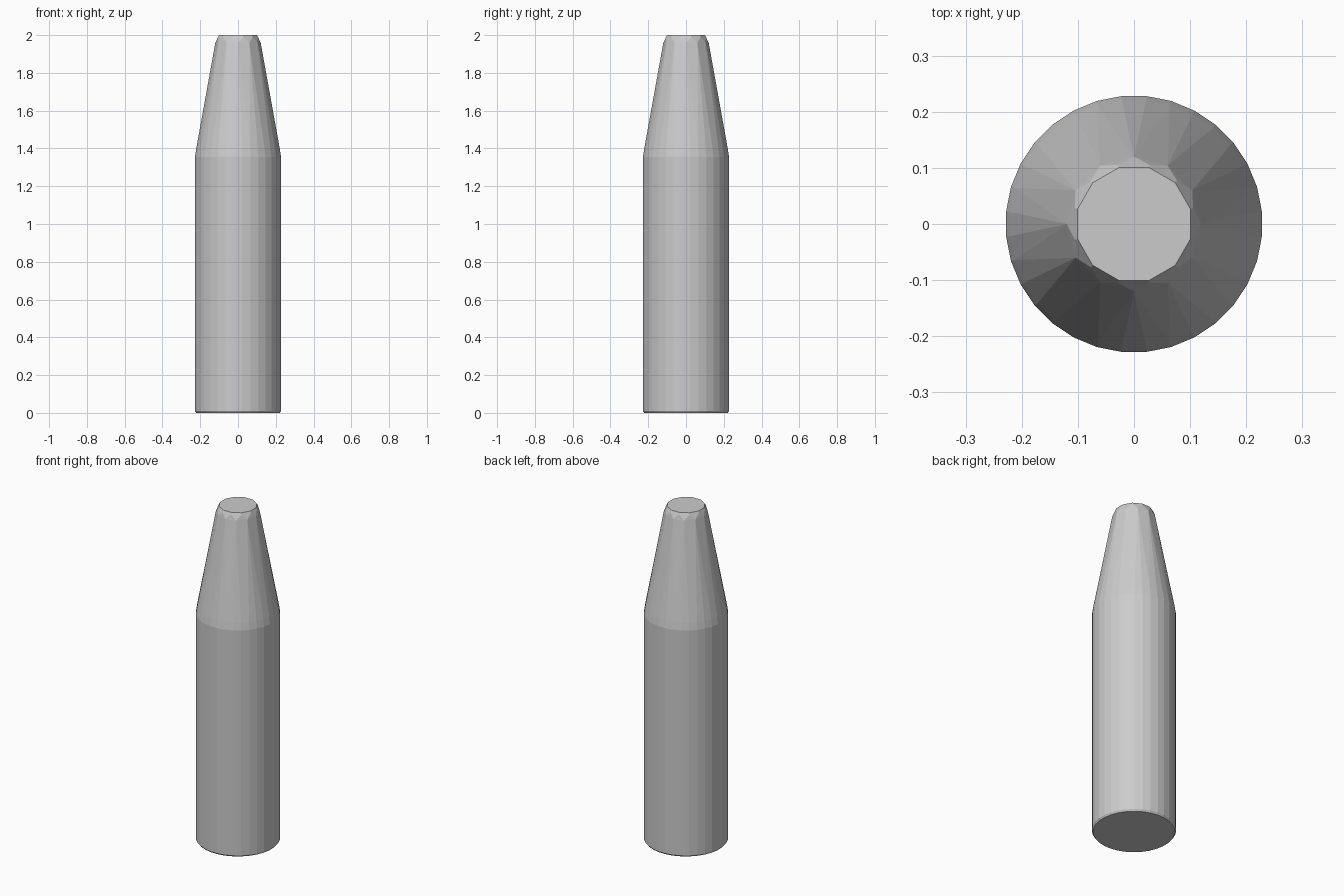
import bpy
import bmesh
from math import cos, sin, tau, radians

cube = bpy.data.objects.get("Cube")
if cube:
    bpy.data.objects.remove(cube, do_unlink=True)

# Plain grey material
grey = bpy.data.materials.new("light_grey")
grey.use_nodes = True
colour = (0.6, 0.6, 0.6, 1)
grey.diffuse_color = colour
grey.node_tree.nodes["Principled BSDF"].inputs["Base Color"].default_value = colour

# Rings from base to tip: radius, height, sides, turn as a fraction of one side
RINGS = [
    (0.222, 0.0, 32, 0.5),     # base
    (0.229, 0.01, 32, 0.5),    # base bevel
    (0.229, 1.355, 32, 0.5),   # shoulder
    (0.222, 1.40, 32, 0.5),    # softened start of the taper
    (0.120, 1.96, 12, 0.0),    # end of the taper
    (0.109, 1.99, 12, 0.5),    # tip bevel
    (0.104, 2.0, 12, 0.5),     # flat tip
]

# The body is convex, so its skin is the hull of its rings
bm = bmesh.new()
for radius, z, sides, turn in RINGS:
    for i in range(sides):
        a = tau * (i + turn) / sides
        bm.verts.new((radius * cos(a), radius * sin(a), z))
bmesh.ops.convex_hull(bm, input=bm.verts[:])
bmesh.ops.dissolve_limit(bm, angle_limit=radians(0.5),
                         verts=bm.verts[:], edges=bm.edges[:])
bmesh.ops.recalc_face_normals(bm, faces=bm.faces[:])

mesh = bpy.data.meshes.new("tapered_body")
bm.to_mesh(mesh)
bm.free()
mesh.materials.append(grey)
body = bpy.data.objects.new("tapered_body", mesh)
bpy.context.collection.objects.link(body)
